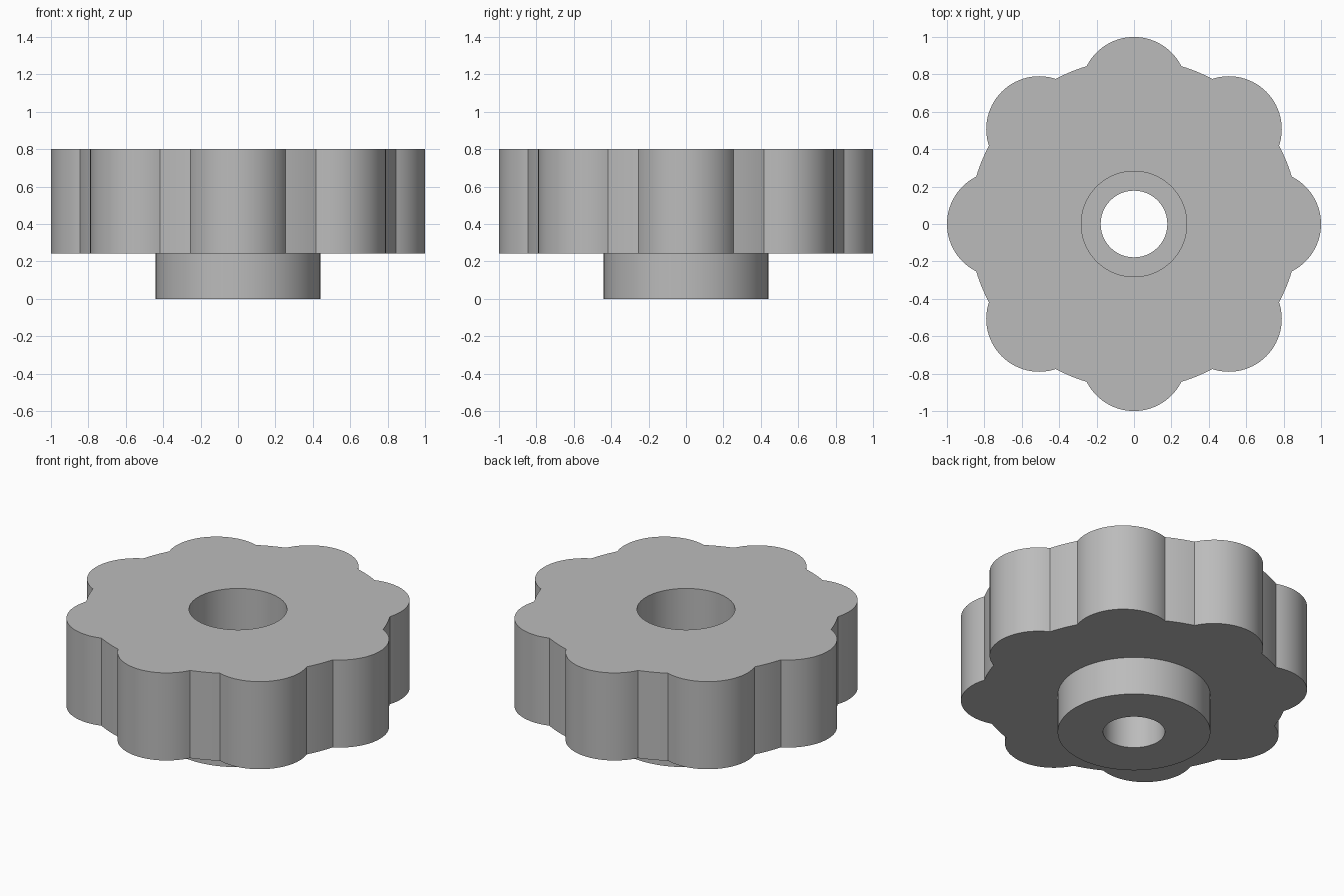
import bpy
import bmesh
from math import acos, atan2, cos, sin, pi, radians

cube = bpy.data.objects.get("Cube")
if cube:
    bpy.data.objects.remove(cube, do_unlink=True)

LOBES = 8
LOBE_RADIUS = 0.283
LOBE_OFFSET = 1 - LOBE_RADIUS
DISC_RADIUS = 0.881
BORE, RECESS, HUB = 0.178, 0.282, 0.44
HEAD_BOTTOM, HEAD_TOP = 0.243, 0.8

grey = bpy.data.materials.new("plain grey")
grey.use_nodes = True
colour = (0.5, 0.5, 0.5, 1)
grey.diffuse_color = colour
grey.node_tree.nodes["Principled BSDF"].inputs["Base Color"].default_value = colour


def lobed_outline(lobe_steps=28, gap_steps=6):
    """Disc edge with round lobes, as points running anticlockwise."""
    d, r, R = LOBE_OFFSET, LOBE_RADIUS, DISC_RADIUS
    meet = acos((d * d + R * R - r * r) / (2 * d * R))
    sweep = atan2(R * sin(meet), R * cos(meet) - d)
    gap = 2 * pi / LOBES - 2 * meet
    points = []
    for k in range(LOBES):
        turn = 2 * pi * k / LOBES
        for i in range(lobe_steps):
            a = turn - sweep + 2 * sweep * i / lobe_steps
            points.append((d * cos(turn) + r * cos(a), d * sin(turn) + r * sin(a)))
        for i in range(gap_steps):
            a = turn + meet + gap * i / gap_steps
            points.append((R * cos(a), R * sin(a)))
    return points


outline = lobed_outline()


def circle(radius):
    """Circle whose points line up with the lobed outline."""
    angles = [atan2(y, x) for x, y in outline]
    return [(radius * cos(a), radius * sin(a)) for a in angles]


def skin(name, rings):
    """Join a sequence of (points, height) rings with quads."""
    bm = bmesh.new()
    loops = [[bm.verts.new((x, y, z)) for x, y in pts] for pts, z in rings]
    count = len(outline)
    for low, high in zip(loops, loops[1:]):
        for j in range(count):
            n = (j + 1) % count
            bm.faces.new((low[j], low[n], high[n], high[j]))
    mesh = bpy.data.meshes.new(name)
    bm.to_mesh(mesh)
    bm.free()
    mesh.materials.append(grey)
    obj = bpy.data.objects.new(name, mesh)
    bpy.context.collection.objects.link(obj)
    bpy.ops.object.select_all(action="DESELECT")
    obj.select_set(True)
    bpy.context.view_layer.objects.active = obj
    bpy.ops.object.shade_smooth_by_angle(angle=radians(30))
    return obj


# Hub: bore wall, bottom ring and outer wall
skin("hub", [(circle(BORE), HEAD_BOTTOM), (circle(BORE), 0),
             (circle(HUB), 0), (circle(HUB), HEAD_BOTTOM)])

# Head: underside, lobed grip, top, recess wall and recess floor
skin("lobed_head", [(circle(HUB), HEAD_BOTTOM), (outline, HEAD_BOTTOM),
                    (outline, HEAD_TOP), (circle(RECESS), HEAD_TOP),
                    (circle(RECESS), HEAD_BOTTOM), (circle(BORE), HEAD_BOTTOM)])
